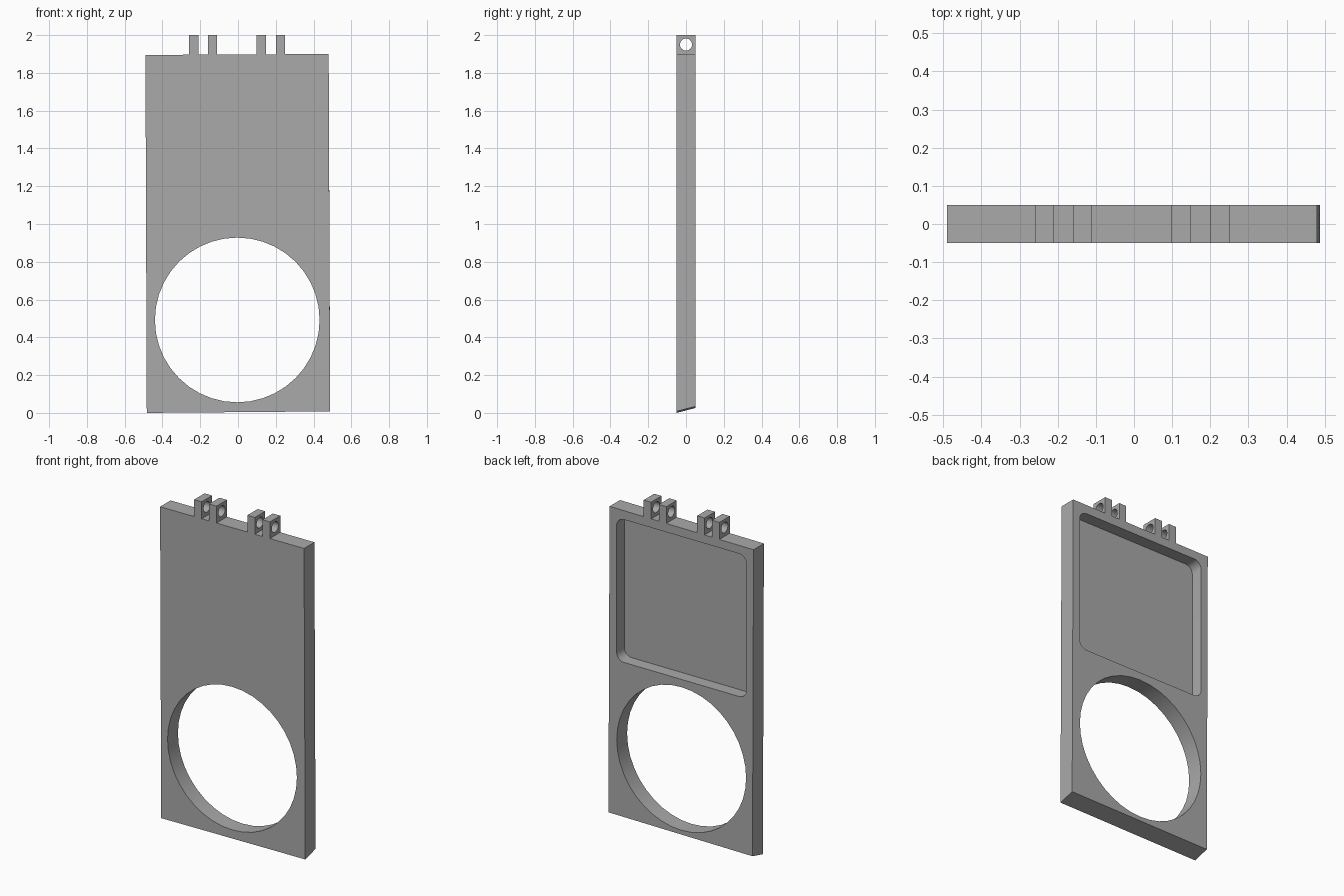
import bpy, bmesh, math
from mathutils import Vector

cube = bpy.data.objects.get("Cube")
if cube:
    bpy.data.objects.remove(cube, do_unlink=True)

grey = bpy.data.materials.new("plain grey")
grey.use_nodes = True
colour = (0.4, 0.4, 0.4, 1)
grey.diffuse_color = colour
grey.node_tree.nodes["Principled BSDF"].inputs["Base Color"].default_value = colour


def prism(name, outline, start, end):
    """Closed solid from a 3D outline function swept between two depths."""
    bm = bmesh.new()
    near = [bm.verts.new(outline(i, start)) for i in range(outline.count)]
    far = [bm.verts.new(outline(i, end)) for i in range(outline.count)]
    bm.faces.new(near)
    bm.faces.new(far[::-1])
    for i in range(outline.count):
        j = (i + 1) % outline.count
        bm.faces.new((near[j], near[i], far[i], far[j]))
    bmesh.ops.recalc_face_normals(bm, faces=bm.faces)
    mesh = bpy.data.meshes.new(name)
    bm.to_mesh(mesh)
    bm.free()
    mesh.materials.append(grey)
    ob = bpy.data.objects.new(name, mesh)
    bpy.context.collection.objects.link(ob)
    return ob


def along_y(points):
    def place(i, depth):
        return Vector((points[i][0], depth, points[i][1]))
    place.count = len(points)
    return place


def along_x(points):
    def place(i, depth):
        return Vector((depth, points[i][0], points[i][1]))
    place.count = len(points)
    return place


def arc(cx, cz, r, begin, sweep, steps):
    return [(cx + r * math.cos(begin + sweep * k / steps),
             cz + r * math.sin(begin + sweep * k / steps)) for k in range(steps + 1)]


def circle(cx, cz, r, sides):
    return arc(cx, cz, r, 0, math.tau, sides)[:-1]


def rounded_box(x0, x1, z0, z1, r):
    corners = [(x1 - r, z1 - r), (x0 + r, z1 - r), (x0 + r, z0 + r), (x1 - r, z0 + r)]
    return [p for k, c in enumerate(corners)
            for p in arc(*c, r, k * math.pi / 2, math.pi / 2, 6)]


def cut(ob, cutter):
    cutter.hide_render = True
    mod = ob.modifiers.new("cut", "BOOLEAN")
    mod.operation = "DIFFERENCE"
    mod.solver = "EXACT"
    mod.object = cutter
    bpy.context.view_layer.objects.active = ob
    bpy.ops.object.modifier_apply(modifier=mod.name)
    bpy.data.objects.remove(cutter, do_unlink=True)


def smooth(ob):
    bpy.ops.object.select_all(action="DESELECT")
    ob.select_set(True)
    bpy.context.view_layer.objects.active = ob
    bpy.ops.object.shade_smooth_by_angle(angle=math.radians(30))


half = 0.05

# Slightly tilted plate with a sloping bottom edge
plate = prism("plate", along_y([(-0.483, 0), (0.488, 0.008), (0.48, 1.9), (-0.49, 1.895)]),
              -half, half)
for v in plate.data.vertices:
    if v.co.z < 1 and v.co.y > 0:
        v.co.z += 0.026

# Large round opening and rounded recess in the back
cut(plate, prism("opening_cutter", along_y(circle(-0.004, 0.492, 0.436, 40)), -0.2, 0.2))
cut(plate, prism("recess_cutter", along_y(rounded_box(-0.442, 0.433, 0.975, 1.845, 0.05)),
                 -0.025, 0.2))
smooth(plate)

# Two pairs of hinge lugs with pin holes
for n, left in enumerate((-0.26, -0.16, 0.098, 0.2)):
    lug = prism(f"hinge_lug_{n + 1}",
                along_x([(-half, 1.89), (half, 1.89), (half, 2), (-half, 2)]),
                left, left + 0.05)
    cut(lug, prism("pin_cutter", along_x(circle(0, 1.95, 0.032, 24)), left - 0.1, left + 0.1))
    smooth(lug)
